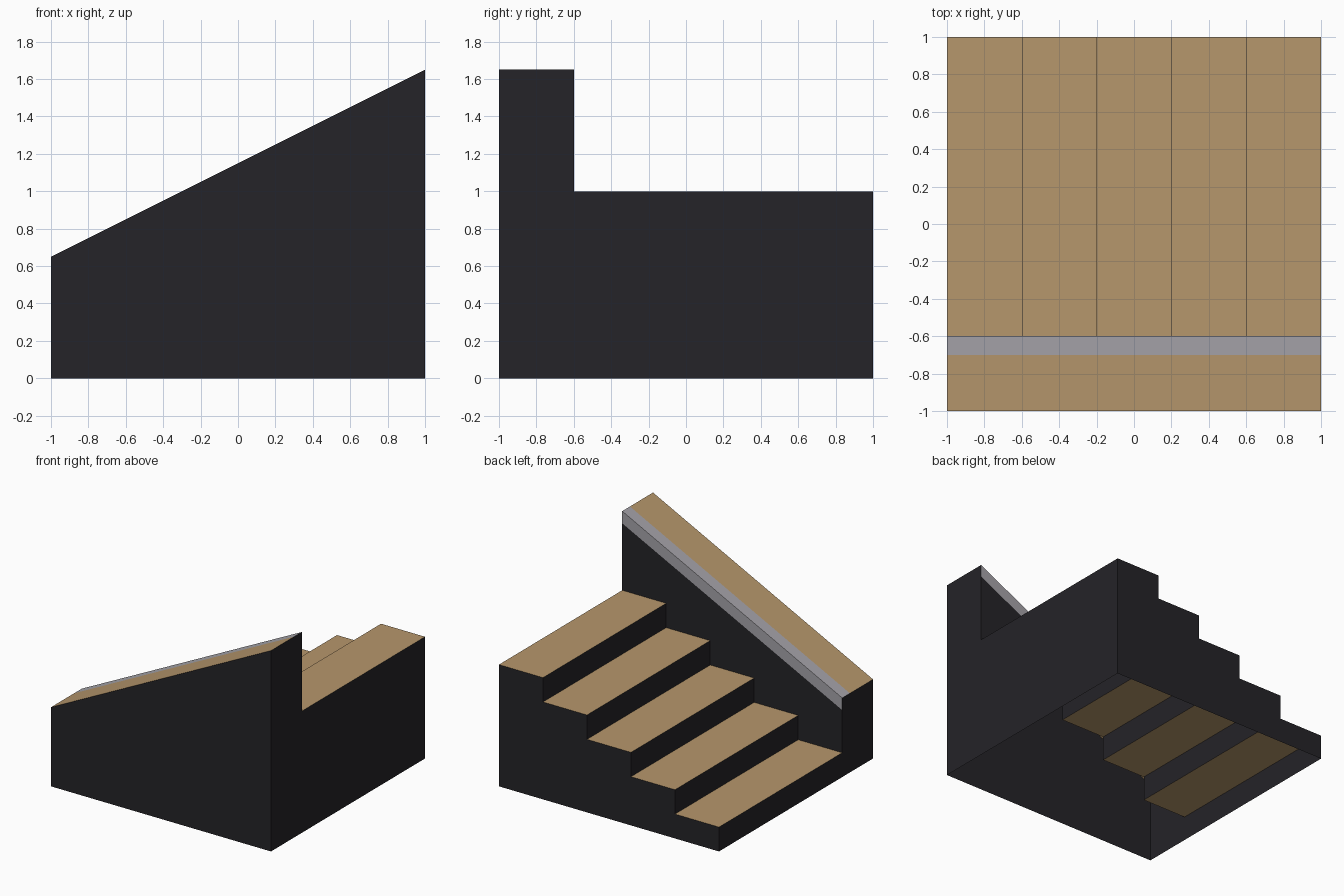
import bpy
from mathutils import Vector

if "Cube" in bpy.data.objects:
    bpy.data.objects.remove(bpy.data.objects["Cube"])

STEPS, RUN, RISE = 5, 0.4, 0.2
FRONT, BACK, INNER, TRIM = -1.0, 1.0, -0.6, -0.7


def material(name, rgb):
    m = bpy.data.materials.new(name)
    m.diffuse_color = (*rgb, 1)
    m.use_nodes = True
    m.node_tree.nodes["Principled BSDF"].inputs["Base Color"].default_value = m.diffuse_color
    return m


dark = material("dark_casing", (0.018, 0.017, 0.021))
tan = material("tan_surface", (0.47, 0.31, 0.15))
grey = material("grey_trim", (0.38, 0.37, 0.40))


def panels(name, mat, faces):
    """Flat panels, each given as (corner points, outward direction)."""
    verts, polys = [], []
    for pts, out in faces:
        pts = [Vector(p) for p in pts]
        normal = sum((a.cross(b) for a, b in zip(pts, pts[1:] + pts[:1])), Vector())
        if normal.dot(Vector(out)) < 0:
            pts.reverse()
        polys.append(range(len(verts), len(verts) + len(pts)))
        verts += pts
    mesh = bpy.data.meshes.new(name)
    mesh.from_pydata(verts, [], [list(p) for p in polys])
    mesh.materials.append(mat)
    obj = bpy.data.objects.new(name, mesh)
    bpy.context.collection.objects.link(obj)
    return obj


def slope(x):
    return 1.15 + 0.5 * x


def at_y(y, profile):
    return [(x, y, z) for x, z in profile]


def sloped_strip(y0, y1):
    return [(-1, y0, slope(-1)), (1, y0, slope(1)), (1, y1, slope(1)), (-1, y1, slope(-1))]


# Stepped profile shared by the back side and the parapet's inner face
stairs = []
for i in range(STEPS):
    x, z = -1 + i * RUN, (i + 1) * RISE
    stairs += [(x, z), (x + RUN, z)]


# End walls, wrapping round the steps and the parapet
def end_wall(x, z):
    return [(x, FRONT, 0), (x, BACK, 0), (x, BACK, z), (x, INNER, z),
            (x, INNER, slope(x)), (x, FRONT, slope(x))]


panels("low_end_wall", dark, [(end_wall(-1, RISE), (-1, 0, 0))])
panels("high_end_wall", dark, [(end_wall(1, STEPS * RISE), (1, 0, 0))])

# Long sides; the underside stays open
panels("front_wall", dark, [(at_y(FRONT, [(-1, 0), (1, 0), (1, slope(1)), (-1, slope(-1))]), (0, -1, 0))])
panels("back_wall", dark, [(at_y(BACK, [(-1, 0)] + stairs + [(1, 0)]), (0, 1, 0))])
panels("parapet_inner_wall", dark,
       [(at_y(INNER, stairs + [(1, slope(1) - 0.1), (-1, slope(-1) - 0.1)]), (0, 1, 0))])

# Treads and the risers between them
treads, risers = [], []
for i in range(STEPS):
    x, z = -1 + i * RUN, (i + 1) * RISE
    treads.append(([(x, INNER, z), (x + RUN, INNER, z), (x + RUN, BACK, z), (x, BACK, z)], (0, 0, 1)))
    if i:
        risers.append(([(x, INNER, z - RISE), (x, BACK, z - RISE), (x, BACK, z), (x, INNER, z)], (-1, 0, 0)))
panels("treads", tan, treads)
panels("risers", dark, risers)

# Sloped parapet top with a grey trim folded over its inner edge
panels("parapet_top", tan, [(sloped_strip(FRONT, TRIM), (0, 0, 1))])
panels("parapet_trim", grey, [
    (sloped_strip(TRIM, INNER), (0, 0, 1)),
    (at_y(INNER, [(-1, slope(-1) - 0.1), (1, slope(1) - 0.1), (1, slope(1)), (-1, slope(-1))]), (0, 1, 0)),
])
